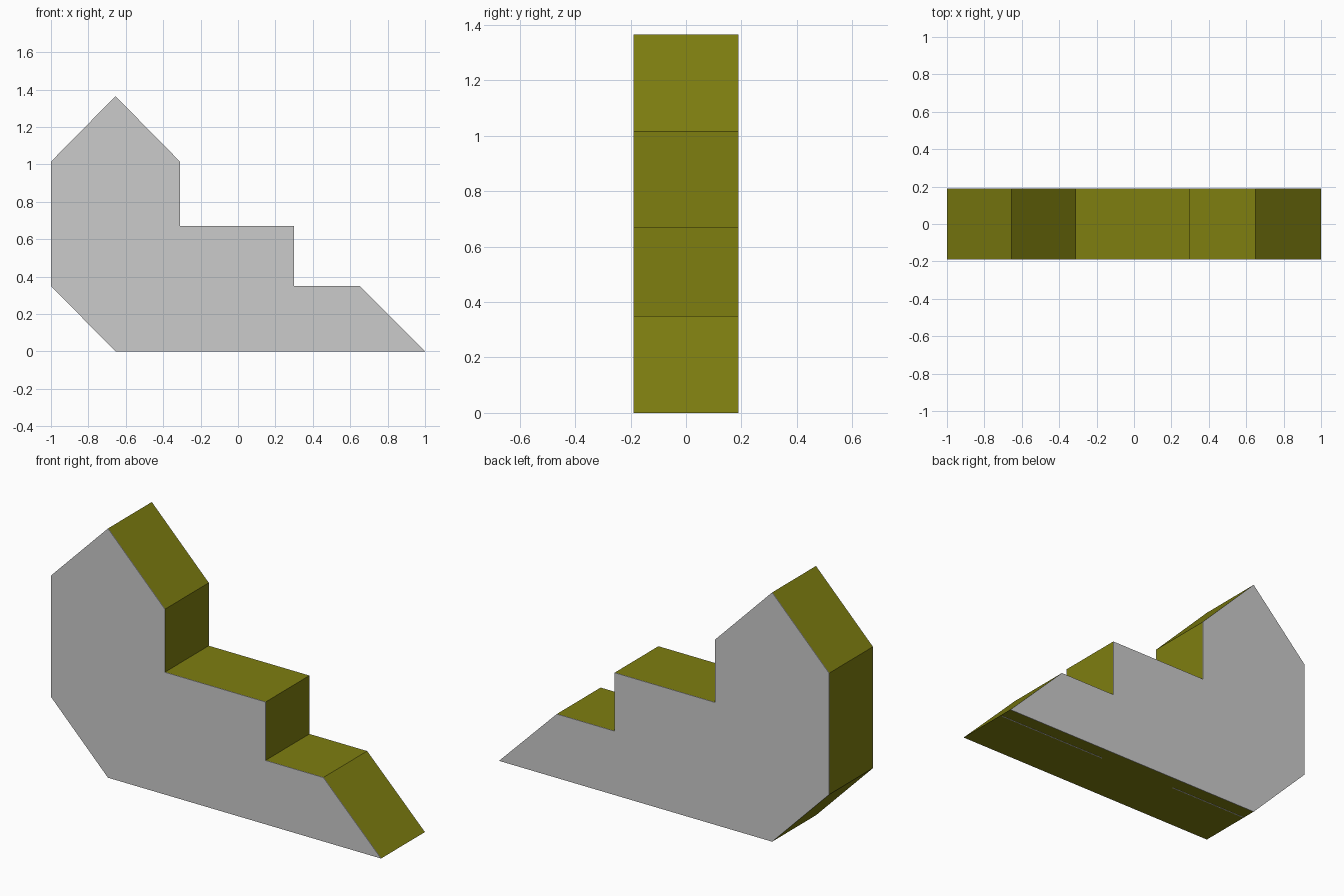
import bpy, bmesh

if "Cube" in bpy.data.objects:
    bpy.data.objects.remove(bpy.data.objects["Cube"])

HALF = 0.19    # half depth of the block
SKIN = 0.003   # thickness of the grey side panels

# stepped side silhouette (x, z), counter-clockwise seen from the front
PROFILE = [(-0.655, 0), (1, 0), (0.65, 0.35), (0.30, 0.35), (0.30, 0.67),
           (-0.31, 0.67), (-0.31, 1.015), (-0.655, 1.365), (-1, 1.015), (-1, 0.35)]

olive = bpy.data.materials.new("olive")
olive.diffuse_color = (0.21, 0.21, 0.005, 1)
olive.use_nodes = True
olive.node_tree.nodes["Principled BSDF"].inputs["Base Color"].default_value = olive.diffuse_color


def prism(name, outline, y0, y1, material=None):
    """Extrude an x-z outline from y0 to y1."""
    bm = bmesh.new()
    face = bm.faces.new([bm.verts.new((x, y0, z)) for x, z in outline])
    ext = bmesh.ops.extrude_face_region(bm, geom=[face])
    verts = [g for g in ext["geom"] if isinstance(g, bmesh.types.BMVert)]
    bmesh.ops.translate(bm, verts=verts, vec=(0, y1 - y0, 0))
    bmesh.ops.recalc_face_normals(bm, faces=bm.faces)
    mesh = bpy.data.meshes.new(name)
    bm.to_mesh(mesh)
    bm.free()
    obj = bpy.data.objects.new(name, mesh)
    bpy.context.collection.objects.link(obj)
    if material:
        mesh.materials.append(material)
    return obj


# olive core between two thin grey side panels
prism("stepped_core", PROFILE, -HALF + SKIN, HALF - SKIN, olive)
prism("front_panel", PROFILE, -HALF, -HALF + SKIN)
prism("back_panel", PROFILE, HALF - SKIN, HALF)

# fine grey seams on the underside
for name, x0, x1 in (("seam_right", 0.31, 0.99), ("seam_left", -0.65, -0.17)):
    prism(name, [(x0, -0.001), (x1, -0.001), (x1, 0.001), (x0, 0.001)], 0.107, 0.113)
